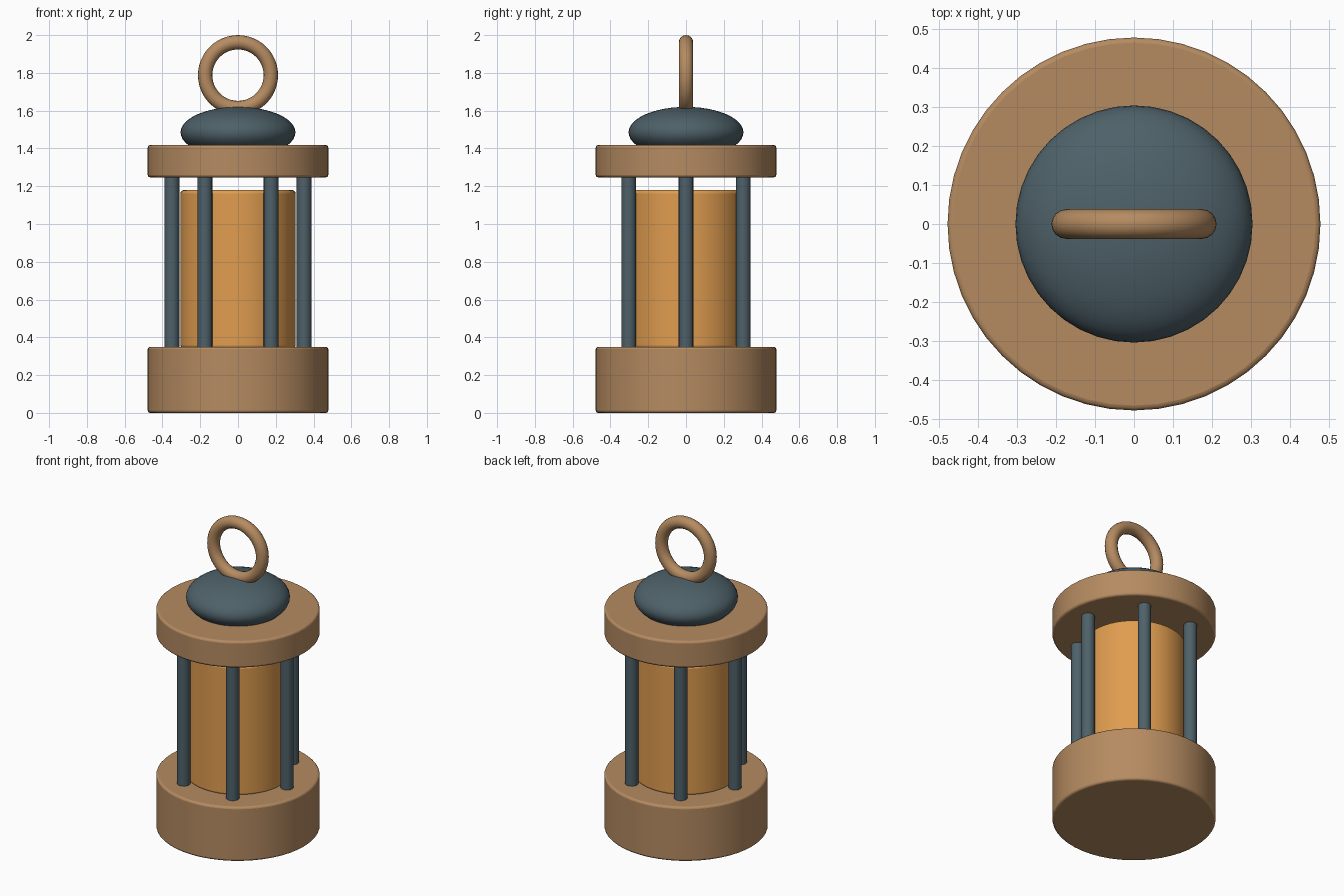
import bpy, math

if "Cube" in bpy.data.objects:
    bpy.data.objects.remove(bpy.data.objects["Cube"])


def material(name, rgb):
    m = bpy.data.materials.new(name)
    m.diffuse_color = (*rgb, 1.0)
    m.use_nodes = True
    m.node_tree.nodes["Principled BSDF"].inputs["Base Color"].default_value = m.diffuse_color
    return m


bronze = material("warm_bronze", (0.462, 0.258, 0.119))
amber = material("amber_glass", (0.745, 0.337, 0.080))
slate = material("slate_metal", (0.076, 0.119, 0.141))


def finish(name, mat, bevel=0.0):
    ob = bpy.context.object
    ob.name = name
    ob.data.materials.append(mat)
    if bevel:
        mod = ob.modifiers.new("edge_round", 'BEVEL')
        mod.width = bevel
        mod.segments = 3
        mod.limit_method = 'ANGLE'
        mod.angle_limit = math.radians(40)
    bpy.ops.object.shade_smooth_by_angle(angle=math.radians(35))
    return ob


def cylinder(name, mat, radius, z0, z1, x=0.0, y=0.0, sides=48, bevel=0.0):
    bpy.ops.mesh.primitive_cylinder_add(vertices=sides, radius=radius, depth=z1 - z0,
                                        location=(x, y, (z0 + z1) / 2))
    return finish(name, mat, bevel)


# Base, glass body and top plate
cylinder("base", bronze, 0.478, 0.0, 0.35, bevel=0.013)
cylinder("glass", amber, 0.305, 0.34, 1.18, bevel=0.018)
cylinder("top_plate", bronze, 0.478, 1.247, 1.418, bevel=0.013)

# Ring of six guard posts
for i in range(6):
    a = math.radians(60 * i)
    cylinder(f"post_{i + 1}", slate, 0.039, 0.34, 1.26,
             0.35 * math.cos(a), 0.35 * math.sin(a), sides=16)

# Flattened cap
bpy.ops.mesh.primitive_uv_sphere_add(segments=40, ring_count=24, radius=1.0,
                                     location=(0, 0, 1.485))
bpy.context.object.scale = (0.304, 0.304, 0.135)
bpy.ops.object.transform_apply(location=False, rotation=False, scale=True)
finish("cap", slate)

# Upright carrying ring
bpy.ops.mesh.primitive_torus_add(major_segments=48, minor_segments=16,
                                 major_radius=0.174, minor_radius=0.038,
                                 location=(0, 0, 1.788), rotation=(math.pi / 2, 0, 0))
finish("carry_ring", bronze)
